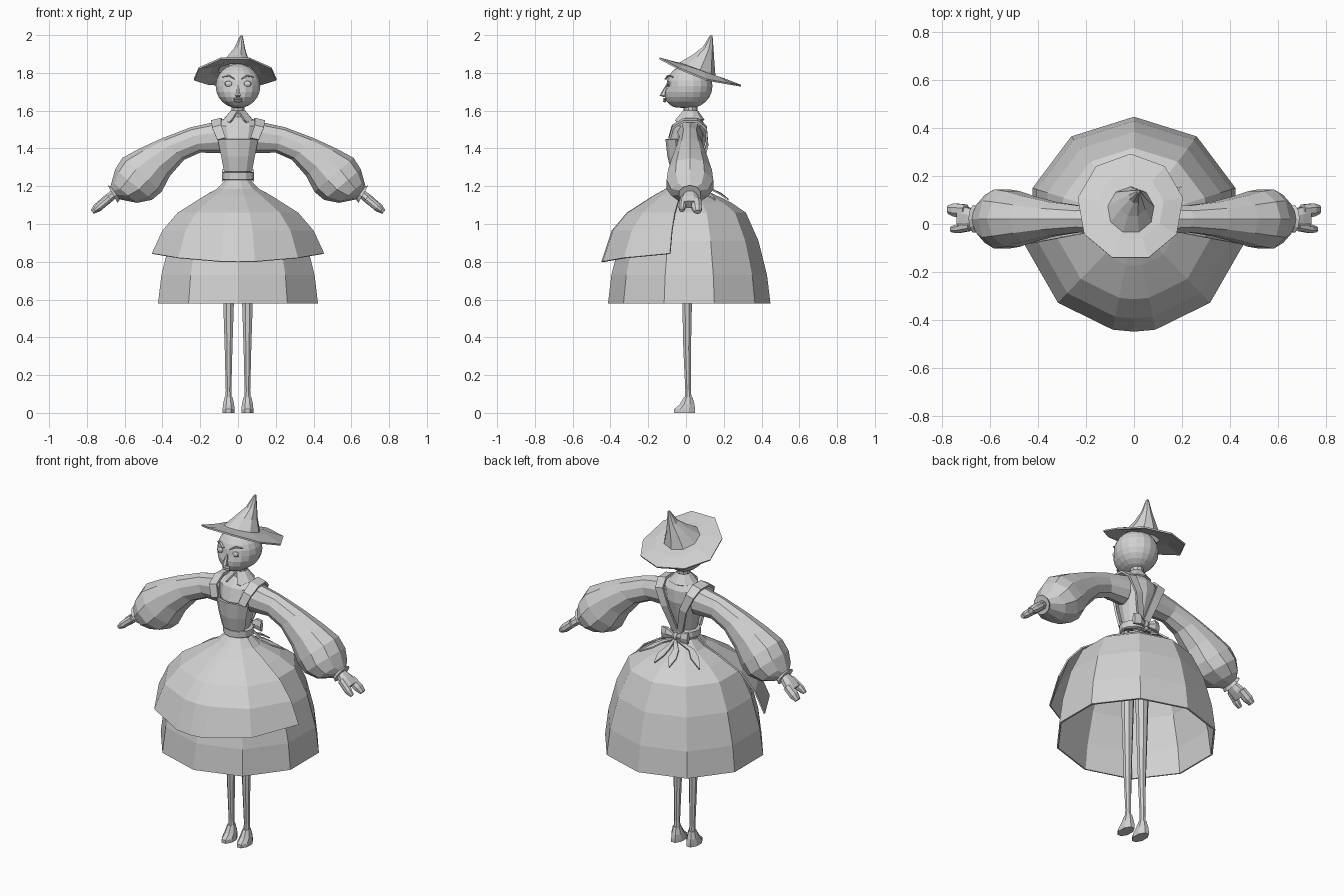
import bpy, bmesh
from math import sin, cos, pi, radians, sqrt
from mathutils import Vector as V

if "Cube" in bpy.data.objects:
    bpy.data.objects.remove(bpy.data.objects["Cube"])

grey = bpy.data.materials.new("plain grey")
grey.use_nodes = True
grey.diffuse_color = (0.64, 0.64, 0.64, 1)
grey.node_tree.nodes["Principled BSDF"].inputs["Base Color"].default_value = grey.diffuse_color


def finish(name, bm, thick=0, offset=-1):
    bmesh.ops.recalc_face_normals(bm, faces=bm.faces[:])
    mesh = bpy.data.meshes.new(name)
    bm.to_mesh(mesh)
    bm.free()
    mesh.materials.append(grey)
    ob = bpy.data.objects.new(name, mesh)
    bpy.context.scene.collection.objects.link(ob)
    if thick:
        mod = ob.modifiers.new("thickness", 'SOLIDIFY')
        mod.thickness, mod.offset = thick, offset
    return ob


def turn(n, phase=90):
    return [radians(phase) + 2 * pi * i / n for i in range(n)]


def ring(c, u, v, angles):
    c, u, v = V(c), V(u), V(v)
    return [c + u * cos(a) + v * sin(a) for a in angles]


def flat_ring(c, rx, ry, angles):
    return ring(c, (rx, 0, 0), (0, ry, 0), angles)


def loft(name, rings, closed=True, caps=True, thick=0, side=1, offset=-1):
    """Skin a row of cross-sections; side=-1 mirrors across x."""
    bm = bmesh.new()
    rows = [[bm.verts.new((p[0] * side, p[1], p[2])) for p in r] for r in rings]
    n = len(rows[0])
    for a, b in zip(rows, rows[1:]):
        for i in range(n if closed else n - 1):
            j = (i + 1) % n
            bm.faces.new((a[i], a[j], b[j], b[i]))
    if closed and caps:
        bm.faces.new(rows[0])
        bm.faces.new(rows[-1])
    return finish(name, bm, thick, offset)


def ribbon(name, path, widths, across, thick=0.008, side=1):
    across = V(across).normalized()
    rows = [[V(p) - across * w / 2, V(p) + across * w / 2] for p, w in zip(path, widths)]
    return loft(name, rows, closed=False, thick=thick, side=side, offset=0)


def blob(name, loc, scale, seg=8, rings=6):
    bm = bmesh.new()
    bmesh.ops.create_uvsphere(bm, u_segments=seg, v_segments=rings, radius=1)
    for v in bm.verts:
        v.co = V([l + s * c for l, s, c in zip(loc, scale, v.co)])
    return finish(name, bm)


# Skirt: ten-sided bell, open below
bell = [(.43, .58), (.412, .73), (.367, .91), (.3, 1.06), (.22, 1.115), (.11, 1.168), (.057, 1.22)]
loft("skirt", [flat_ring((0, .017, z), r * 1.035, r, turn(10)) for r, z in bell],
     caps=False, thick=.01)

# Apron: front half bell whose hem lifts at the sides
apron_angles = [radians(-90 + a) for a in (-79, -43, -11, 0, 11, 43, 79)]
apron = []
for k, (r, z) in enumerate([(.465, .80), (.408, .965), (.325, 1.06), (.18, 1.15), (.115, 1.185), (.064, 1.235)]):
    row = flat_ring((0, 0, z), r, r * .965, apron_angles)
    if k == 0:
        for p in row:
            p.z += .045 * abs(p.x / .46) ** 2
    apron.append(row)
loft("apron", apron, closed=False, thick=.008)

# Torso and neck
body = [(1.19, .062, -.052, .062), (1.28, .066, -.055, .062), (1.36, .084, -.075, .085),
        (1.45, .105, -.085, .108), (1.52, .125, -.062, .104), (1.55, .09, -.035, .085), (1.57, .045, -.012, .06)]
loft("torso", [flat_ring((0, (f + b) / 2, z), w, (b - f) / 2, turn(12)) for z, w, f, b in body])
loft("neck", [flat_ring((0, .024, z), r, r, turn(10)) for z, r in ((1.55, .042), (1.6, .036), (1.66, .04))])

# Bib and waistband
bib_angles = [radians(-90 + a) for a in (-58, -30, 0, 30, 58)]
loft("bib", [flat_ring((0, (f + b) / 2, z), w + .012, (b - f) / 2 + .012, bib_angles)
             for z, w, f, b in body[1:4]], closed=False, thick=.012)
loft("waistband", [flat_ring((0, .004, z), r, r * .92, turn(12))
                   for z, r in ((1.232, .076), (1.236, .084), (1.272, .084), (1.276, .076))])

# Collar flaps, straps, and shoulder frills
for s, label in ((1, "left"), (-1, "right")):
    flap = [radians(-90 + a) for a in (4, 35, 70, 105, 140, 180)]
    low = flat_ring((0, .02, 1.552), .082, .078, flap)
    low[0].x, low[0].z = .035, 1.55
    low[1].z -= .014
    loft(label + "_collar", [flat_ring((0, .024, 1.602), .038, .038, flap), low],
         closed=False, thick=.008, side=s)
    ribbon(label + "_strap",
           [(.088, -.088, 1.45), (.112, -.07, 1.515), (.115, -.01, 1.55), (.112, .06, 1.55),
            (.1, .105, 1.51), (.06, .112, 1.42), (.015, .075, 1.27)],
           [.045, .05, .055, .055, .05, .045, .035], (1, 0, -.25), .012, s)

# Sleeves: cross-sections given by top point, bottom point and half width
sleeve = [((.1, 1.545), (.09, 1.375), .07), ((.25, 1.512), (.2, 1.378), .058),
          ((.4, 1.455), (.285, 1.34), .075), ((.52, 1.4), (.36, 1.255), .1),
          ((.612, 1.35), (.405, 1.17), .122), ((.65, 1.29), (.455, 1.128), .13),
          ((.668, 1.225), (.535, 1.112), .105), ((.675, 1.2), (.625, 1.13), .05),
          ((.69, 1.205), (.638, 1.112), .06)]
for s, label in ((1, "left"), (-1, "right")):
    rows = []
    for (tx, tz), (bx, bz), w in sleeve:
        rows.append(ring(((tx + bx) / 2, .021, (tz + bz) / 2), ((tx - bx) / 2, 0, (tz - bz) / 2),
                         (0, w, 0), turn(10, 0)))
    loft(label + "_sleeve", rows, side=s)

    # Hand: palm with two finger groups
    def hand_part(name, parts):
        loft(name, [ring((x, y, z), (h * .64, 0, h * .77), (0, w, 0), turn(8, 22.5))
                    for x, y, z, h, w in parts], side=s)
    hand_part(label + "_palm", [(.65, .022, 1.165, .024, .03), (.69, .022, 1.132, .027, .05),
                                (.725, .025, 1.103, .025, .055)])
    hand_part(label + "_fingers", [(.7, .055, 1.123, .025, .028), (.745, .058, 1.086, .026, .03),
                                   (.772, .06, 1.064, .014, .02)])
    hand_part(label + "_thumb", [(.68, -.01, 1.138, .022, .02), (.735, -.02, 1.092, .022, .02),
                                 (.76, -.022, 1.072, .012, .013)])

    # Leg and pointed shoe
    leg = [(.07, .012, .019, .02), (.12, .011, .016, .016), (.34, .006, .022, .022),
           (.6, .006, .031, .028), (1.1, .006, .045, .04)]
    loft(label + "_leg", [flat_ring((.05, y, z), a, b, turn(8, 22.5)) for z, y, a, b in leg], side=s)
    shoe = [(0, -.007, .034, .06), (.02, -.007, .034, .06), (.045, .006, .032, .042), (.085, .012, .022, .024)]
    loft(label + "_shoe", [flat_ring((.05, y, z), a, b, turn(8, 22.5)) for z, y, a, b in shoe], side=s)

# Head with the jaw drawn forward
bm = bmesh.new()
bmesh.ops.create_uvsphere(bm, u_segments=18, v_segments=12, radius=1)
for v in bm.verts:
    x, y, z = v.co
    flat = sqrt(x * x + y * y)
    jaw = .045 * z * max(0, -y) / flat if z < 0 and flat > .01 else 0
    v.co = (x * .12, .018 + y * .122 + jaw, 1.73 + z * .117)
finish("head", bm)

# Face
for s, label in ((1, "left"), (-1, "right")):
    blob(label + "_eye", (.05 * s, -.092, 1.742), (.023, .01, .015))
    ribbon(label + "_brow", [(.02, -.107, 1.768), (.05, -.094, 1.785), (.08, -.07, 1.778)],
           [.004, .008, .003], (0, 0, 1), .012, s)
loft("nose", [flat_ring((0, y, z), a, b, turn(6)) for z, y, a, b in
              ((1.735, -.103, .006, .004), (1.695, -.118, .012, .014),
               (1.68, -.12, .016, .02), (1.672, -.11, .01, .008))])
for z, h in ((1.662, .006), (1.651, .007)):
    blob("lip", (0, -.112, z), (.026, .009, h))

# Hat: tilted nine-sided brim rising into a bent cone
hat = [(-.015, .07, 1.797, .223, .34), (-.014, .072, 1.815, .14, .34), (-.013, .058, 1.822, .098, .36),
       (-.005, .09, 1.878, .06, .3), (.008, .116, 1.93, .03, .2), (.018, .133, 1.994, .008, .1)]
rows = []
for x, y, z, r, tilt in hat:
    row = flat_ring((x, y, z), r, r, turn(9))
    for p in row:
        p.z -= tilt * (p.y - y) - (.015 * sin(pi * (p.y - y) / r / 2) ** 2 if r > .2 else 0)
        p.z -= .018 * ((p.x - x) / r) ** 2 if r > .2 else 0
    rows.append(row)
loft("hat", rows, caps=False, thick=.009)
blob("hat_tip", (.018, .134, 1.993), (.008, .008, .007), 6, 4)

# Bow at the back of the waist
blob("bow_knot", (0, .098, 1.25), (.019, .02, .021))
for s, label in ((1, "left"), (-1, "right")):
    loft(label + "_bow_loop", [ring((x, y, z), (0, 0, h), (0, d, 0), turn(6)) for x, y, z, h, d in
                               ((.008, .098, 1.25, .013, .01), (.05, .105, 1.26, .034, .019),
                                (.085, .1, 1.256, .036, .012))], side=s)
    # Tails lying over the skirt
    for turn_deg, reach in ((13, .2), (55, .225)):
        a = radians(turn_deg)
        out, path = V((sin(a), cos(a), 0)), [V((0, .1, 1.235))]
        for r, z in ((.112, 1.186), (.165, 1.161), (reach + .01, 1.128)):
            path.append(out * r * 1.02 + V((0, .017, z)))
        ribbon(label + "_bow_tail", path, [.012, .03, .045, .003], (cos(a), -sin(a), 0), .008, s)
